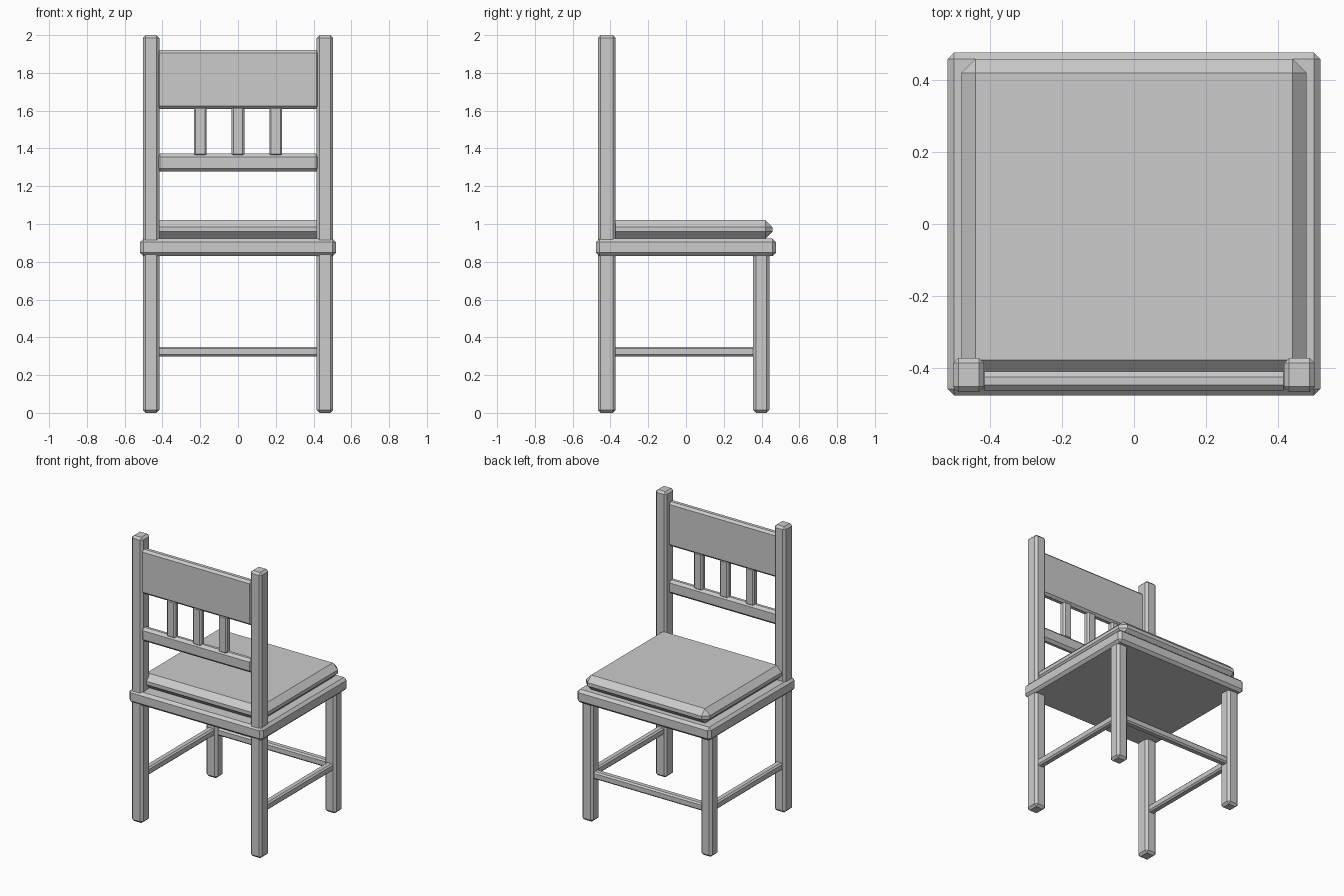
import bpy, bmesh

if "Cube" in bpy.data.objects:
    bpy.data.objects.remove(bpy.data.objects["Cube"])


def block(name, x, y, z, bevel):
    """Box spanning (min, max) on each axis, all edges chamfered once."""
    bm = bmesh.new()
    bmesh.ops.create_cube(bm, size=1)
    for v in bm.verts:
        for i, (lo, hi) in enumerate((x, y, z)):
            v.co[i] = lo + (v.co[i] + 0.5) * (hi - lo)
    bmesh.ops.bevel(bm, geom=bm.edges[:], offset=bevel, offset_type='OFFSET',
                    segments=1, profile=0.5, affect='EDGES')
    bmesh.ops.recalc_face_normals(bm, faces=bm.faces[:])
    mesh = bpy.data.meshes.new(name)
    bm.to_mesh(mesh)
    bm.free()
    obj = bpy.data.objects.new(name, mesh)
    bpy.context.collection.objects.link(obj)
    return obj


def span(center, size):
    return (center - size / 2, center + size / 2)


LEG_X, LEG_W = 0.46, 0.087

# Seat board and cushion
block("seat", (-0.518, 0.518), (-0.477, 0.477), (0.83, 0.922), 0.018)
block("cushion", (-0.48, 0.48), (-0.417, 0.459), (0.92, 1.022), 0.039)

# Tall back posts, front legs and side stretchers, one per side
for side, label in ((-1, "left"), (1, "right")):
    x = side * LEG_X
    block(f"back_post_{label}", span(x, LEG_W), (-0.467, -0.372), (0, 2), 0.015)
    block(f"front_leg_{label}", span(x, LEG_W), (0.356, 0.441), (0, 0.85), 0.015)
    block(f"side_stretcher_{label}", span(x, 0.05), (-0.39, 0.38), (0.298, 0.35), 0.01)

# Cross stretcher between the short legs
block("cross_stretcher", (-0.43, 0.43), span(0.398, 0.05), (0.298, 0.35), 0.01)

# Backrest panel, lower rail and slats
block("back_panel", (-0.43, 0.43), (-0.463, -0.41), (1.61, 1.92), 0.015)
block("back_rail", (-0.43, 0.43), (-0.463, -0.41), (1.277, 1.373), 0.017)
for i in (-1, 0, 1):
    block(f"back_slat_{i + 2}", span(i * 0.2, 0.068), span(-0.437, 0.045), (1.36, 1.622), 0.01)
